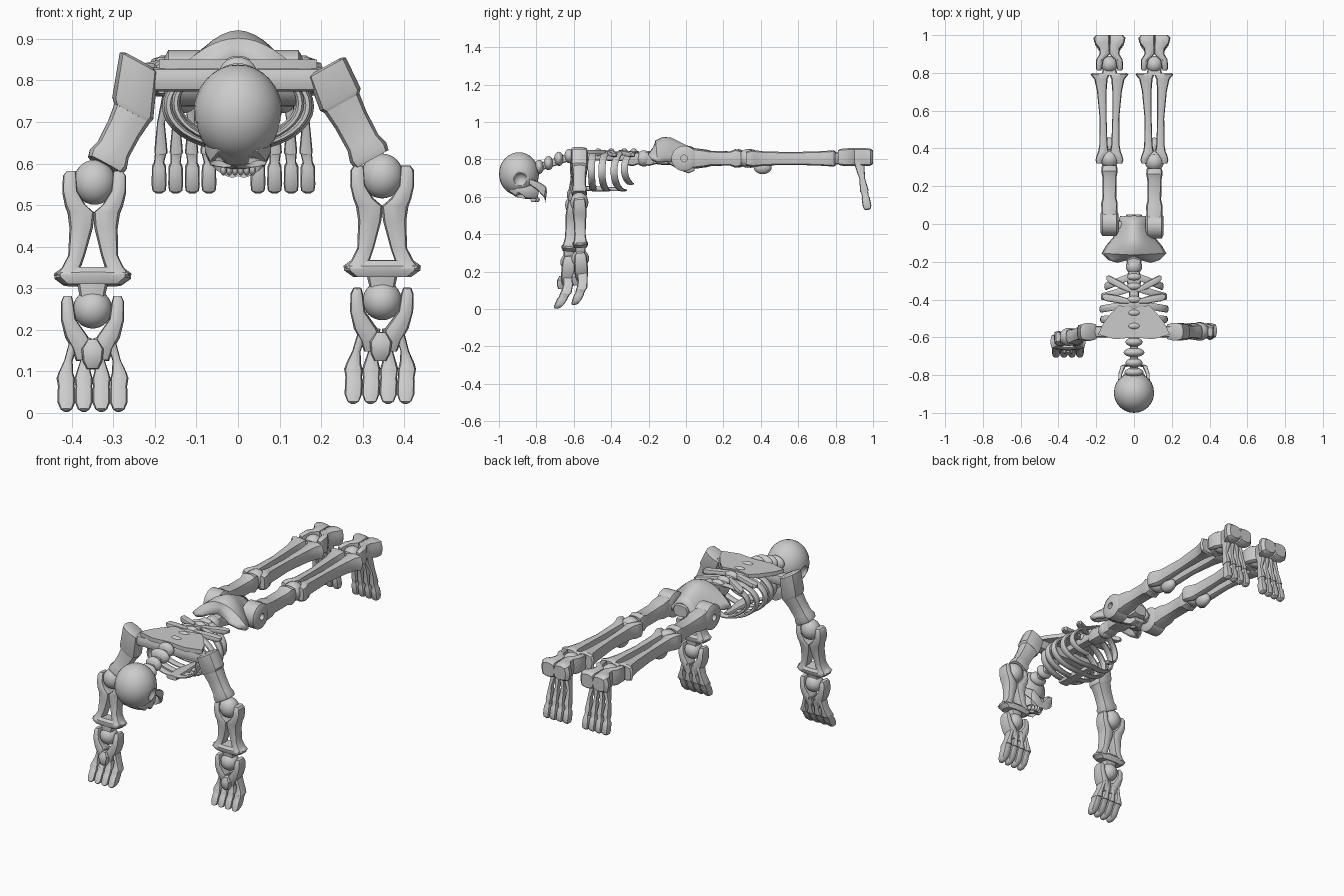
import bpy, bmesh
from math import sin, cos, pi, radians
from mathutils import Vector as V


def loft(name, rings, closed=False, cap=True, loop=True):
    bm = bmesh.new()
    vs = [[bm.verts.new(p) for p in r] for r in rings]
    n = len(vs[0])
    for i in range(len(vs) if closed else len(vs) - 1):
        a, b = vs[i], vs[(i + 1) % len(vs)]
        for j in range(n if loop else n - 1):
            k = (j + 1) % n
            bm.faces.new((a[j], a[k], b[k], b[j]))
    if cap and not closed:
        bm.faces.new(vs[0])
        bm.faces.new(vs[-1])
    return finish(name, bm)


def finish(name, bm):
    bmesh.ops.recalc_face_normals(bm, faces=bm.faces)
    me = bpy.data.meshes.new(name)
    bm.to_mesh(me)
    bm.free()
    me.polygons.foreach_set("use_smooth", [True] * len(me.polygons))
    me.set_sharp_from_angle(angle=radians(35))
    ob = bpy.data.objects.new(name, me)
    bpy.context.collection.objects.link(ob)
    return ob


def ball(name, loc, r):
    r = V(r) if isinstance(r, tuple) else V((r, r, r))
    bm = bmesh.new()
    bmesh.ops.create_uvsphere(bm, u_segments=24, v_segments=16, radius=1)
    for v in bm.verts:
        v.co = v.co * r + V(loc)
    return finish(name, bm)


def frame(a, b, side=(1, 0, 0)):
    a, b, x = V(a), V(b), V(side)
    d = x.cross((b - a).normalized()).normalized()
    return lambda t, s, e: a + (b - a) * t + x * s + d * e


def strut(name, F, rows, pair=False, n=12):
    # rows: position along, inner side, outer side, half depth, depth offset
    for sg in ((-1, 1) if pair else (1,)):
        rings = []
        for t, s0, s1, h, *o in rows:
            c, w, o = (s0 + s1) / 2, (s1 - s0) / 2, (o[0] if o else 0)
            pts = []
            for k in range(n):
                q = 2 * pi * k / n + pi / n
                cx, sx = cos(q), sin(q)
                m = (cx ** 4 + sx ** 4) ** .25
                pts.append(F(t, sg * (c + w * cx / m), o + h * sx / m))
            rings.append(pts)
        loft(name, rings)


def hub(name, loc, R, r, half):
    x, y, z = loc
    prof = [(-half, r), (-half, R * .75), (-half * .8, R), (half * .8, R), (half, R * .75), (half, r)]
    loft(name, [[(x + dx, y + q * cos(a), z + q * sin(a)) for dx, q in prof]
                for a in [2 * pi * i / 28 for i in range(28)]], closed=True)


# arms
def arm(sx, shoulder, mid, elbow, wrist, hand_end):
    ex, ey, ez = elbow
    side = V((mid[2] - elbow[2], 0, elbow[0] - mid[0])).normalized()
    side = side if side.x > 0 else -side
    F = frame(shoulder, mid, side)
    strut("shoulder_block", F, [(0, -.04, .04, .035), (.05, -.052, .052, .046), (.9, -.056, .056, .046), (1, -.048, .048, .042)])
    F = frame(mid, (ex - sx * .025, ey, ez + .04), side)
    strut("upper_arm", F, [(-.1, -.05, .05, .042), (.3, -.043, .043, .036), (.7, -.042, .042, .036),
                           (.88, -.05, .05, .042), (1, -.046, .046, .038)])
    ball("elbow_ball", elbow, (.051, .048, .054))
    F = frame((ex, ey, ez + .025), wrist)
    strut("forearm_bone", F, [(0, .045, .068, .025), (.04, .043, .076, .032), (.18, .04, .077, .036), (.3, .02, .07, .038),
                              (.37, -.002, .063, .036), (.5, .002, .058, .032), (.75, .02, .06, .03),
                              (.86, .03, .075, .034), (.93, .02, .092, .04)], True)
    strut("wrist_flange", F, [(.86, -.075, .075, .032), (.91, -.093, .093, .042), (.95, -.092, .092, .042), (1.01, -.07, .07, .034)])
    strut("wrist_neck", F, [(.95, -.04, .04, .03), (1.15, -.028, .028, .026)])
    wx, wy, wz = wrist
    ball("wrist_ball", (wx, wy, wz - .06), .047)
    H = frame((wx, wy, wz - .03), hand_end)
    strut("hand_fork", H, [(0, .05, .07, .024), (.05, .046, .076, .032), (.2, .04, .076, .036),
                           (.35, .01, .066, .036), (.45, -.002, .05, .034), (.55, 0, .04, .026)], True)
    strut("palm_knob", H, [(.38, -.012, .012, .02, -.025), (.46, -.027, .027, .025, -.03),
                           (.56, -.024, .024, .025, -.03), (.63, -.014, .014, .02, -.025)])
    for i in range(4):
        k = i - 1.5
        a, b, c = k * .028, k * .043, k * .042
        strut("palm_bone", H, [(.36, a - .012, a + .012, .03, .005), (.55, b * .9 - .01, b * .9 + .01, .026, .005),
                               (.66, b - .018, b + .018, .028, 0), (.71, b - .022, b + .022, .03, -.005)])
        strut("finger", H, [(.7, b - .022, b + .022, .028, -.006), (.78, c - .02, c + .02, .024, -.015),
                            (.81, c - .021, c + .021, .027, -.02), (.92, c - .021, c + .021, .024, -.034),
                            (.98, c - .014, c + .014, .018, -.045), (1, c - .006, c + .006, .01, -.047)])


arm(1, (.212, -.57, .835), (.25, -.57, .745), (.347, -.57, .57), (.347, -.565, .33), (.34, -.55, .025))
arm(-1, (-.238, -.57, .848), (-.255, -.575, .72), (-.345, -.598, .555), (-.35, -.625, .31), (-.35, -.645, .0))


# legs
def leg(x, y):
    hub("hip_hub", (x, -.005 + y, .805), .068, .018, .047)
    F = frame((x, y, .805), (x, 1 + y, .805))
    strut("thigh", F, [(.04, -.042, .042, .055), (.1, -.044, .044, .047), (.13, -.036, .036, .04), (.24, -.038, .038, .038),
                       (.27, -.044, .044, .05), (.3, -.04, .04, .042)])
    ball("knee_ball", (x, .335 + y, .805), .05)
    F = frame((x, .32, .805), (x, .8, .805))
    strut("shin_bone", F, [(0, .04, .068, .036), (.04, .035, .074, .042), (.09, .02, .068, .044), (.13, .004, .06, .042),
                           (.2, .01, .054, .038), (.5, .015, .052, .034), (.8, .015, .066, .038),
                           (.93, .01, .08, .042), (.98, 0, .1, .044), (1, 0, .092, .038)], True)
    strut("shin_core", F, [(.06, -.04, .04, .036), (.14, -.012, .012, .03)])
    ball("knee_cap", (x, .41, .757), (.032, .048, .036))
    strut("ankle_neck", F, [(.97, -.045, .045, .036), (1.04, -.035, .035, .03)])
    ball("ankle_ball", (x, .845, .81), .045)
    F = frame((x, .8, .812), (x, 1, .812))
    strut("foot_fork", F, [(.06, .044, .066, .036), (.12, .04, .072, .044), (.35, .03, .07, .048), (.5, -.002, .052, .048),
                           (.65, -.002, .056, .048), (.8, -.002, .08, .048), (.93, -.002, .085, .046), (1, 0, .07, .036)], True)
    # hanging toes
    T = frame((x, .925, .79), (x, .972, .53))
    for i in range(4):
        k = i - 1.5
        a, b, c = k * .026, k * .037, k * .04
        strut("foot_bone", T, [(0, a - .014, a + .014, .028), (.12, a - .014, a + .014, .025), (.35, b - .009, b + .009, .015),
                               (.58, b - .015, b + .015, .022), (.63, b - .016, b + .016, .023)])
        strut("toe", T, [(.62, b - .014, b + .014, .02), (.72, c - .012, c + .012, .017), (.76, c - .017, c + .017, .022),
                         (.92, c - .018, c + .018, .023), (.98, c - .016, c + .016, .018), (1, c - .009, c + .009, .01)])


leg(-.13, .01)
leg(.108, -.005)

# pelvis shell
rings = []
for y, w, h, e in [(-.2, .085, .84, .82), (-.185, .13, .875, .8), (-.155, .163, .895, .79), (-.12, .14, .91, .79),
                   (-.08, .105, .905, .79), (-.04, .085, .885, .79), (.0, .076, .865, .79), (.04, .065, .85, .8)]:
    row = []
    for k in range(17):
        u = -1 + k / 8
        row.append((w * u, y + .03 * (1 - abs(u)) * (y < -.17), e + (h - e) * (1 - abs(u) ** 1.8)))
    rings.append(row)
pelvis = loft("pelvis_shell", rings, cap=False, loop=False)
m = pelvis.modifiers.new("thickness", 'SOLIDIFY')
m.thickness = .022
m.offset = 0
F = frame((0, -.2, .81), (0, .05, .81))
strut("pelvis_core", F, [(0, -.03, .03, .03), (.3, -.05, .05, .04), (.9, -.05, .05, .04), (1, -.04, .04, .03)])
strut("pubic_arch", F, [(.4, .04, .1, .03, 0), (.65, .03, .08, .025, -.04), (.85, 0, .04, .02, -.065), (.98, 0, .03, .012, -.06)], True)
strut("hip_axle", frame((-.13, -.005, .805), (.11, -.005, .805), (0, 1, 0)), [(0, -.022, .022, .022), (1, -.022, .022, .022)])

# spine
ball("waist_ball", (0, -.225, .805), .043)
strut("lumbar", frame((0, -.34, .805), (0, -.16, .805)), [(0, -.03, .03, .03), (.3, -.042, .042, .042), (.5, -.028, .028, .03),
                                                         (.8, -.04, .04, .04), (1, -.03, .03, .03)])
strut("spine_column", frame((0, -.64, .82), (0, -.27, .815)), [(0, -.025, .025, .022), (1, -.027, .027, .026)])
for y in (-.54, -.47, -.4, -.33, -.28):
    ball("vertebra", (0, y, .835), (.038, .02, .024))

# ribs
for y, rx, zb, gap, lean in [(-.56, .15, .65, 0, .0), (-.5, .168, .64, 0, .01), (-.435, .172, .635, 0, .03), (-.36, .165, .635, .0, .05), (-.3, .148, .66, .9, .06)]:
    n, zc, rz = 36, (zb + .84) / 2, (.84 - zb) / 2
    rows = []
    for i in range(n + (gap > 0)):
        a = -pi / 2 + gap / 2 + (2 * pi - gap) * i / n
        ca, sa = cos(a), sin(a)
        ring = []
        for k in range(8):
            q = 2 * pi * k / 8 + pi / 8
            e = 1 + .07 * cos(q)
            ring.append((rx * ca * e, y - lean * abs(ca) + lean / 2 + .02 * sin(q), zc + rz * sa * e))
        rows.append(ring)
    loft("rib", rows, closed=gap == 0)
strut("breastbone", frame((0, -.58, .645), (0, -.35, .64)), [(0, -.03, .03, .012), (.4, -.03, .03, .014), (1, -.012, .012, .01)])

# shoulder plate
plate = [(-.19, -.585), (-.1, -.61), (0, -.6), (.1, -.61), (.19, -.585), (.165, -.53), (.12, -.47), (.08, -.43), (.0, -.445),
         (-.08, -.43), (-.12, -.47), (-.165, -.53)]
loft("shoulder_plate", [[(x, y, z) for x, y in plate] for z in (.828, .85)])
for sg in (-1, 1):
    for y0, y1, w in ((-.41, -.385, .165), (-.35, -.285, .145)):
        strut("back_wing", frame((sg * .02, y0, .838), (sg * w, y1, .825), (0, 1, 0)),
              [(0, -.012, .012, .012), (.4, -.02, .02, .014), (.9, -.02, .02, .014), (1, -.01, .01, .008)])
strut("collar_bar", frame((-.21, -.57, .802), (.2, -.57, .802), (0, 1, 0)), [(0, -.03, .03, .029), (1, -.03, .03, .029)])

# neck
strut("neck_core", frame((0, -.6, .82), (0, -.84, .74)), [(0, -.022, .022, .02), (1, -.022, .022, .02)])
for y, z, w in [(-.625, .818, .045), (-.68, .803, .055), (-.735, .78, .045), (-.785, .76, .05)]:
    ball("neck_disc", (0, y, z), (w, .025, .038))

# skull
skull = ball("cranium", (0, -.893, .722), (.107, .107, .116))
S = frame((0, -.94, .65), (0, -.75, .615))
strut("upper_face", S, [(0, -.055, .055, .025), (.2, -.08, .08, .045), (.5, -.078, .078, .045), (.75, -.055, .055, .038), (.8, -.045, .045, .03)])
face = bpy.data.objects["upper_face"]
for i, (loc, r) in enumerate([((-.045, -.885, .6), .03), ((.045, -.885, .6), .03), ((0, -.838, .585), .016),
                              ((-.115, -.885, .69), .04), ((.115, -.885, .69), .04)]):
    c = ball("socket_cutter", loc, r)
    c.hide_render = True
    c.hide_set(True)
    for ob in (skull, face):
        b = ob.modifiers.new("socket", 'BOOLEAN')
        b.object = c
strut("jaw_side", S, [(.5, .068, .084, .014, .05), (.75, .062, .082, .022, .035), (.97, .045, .07, .03, .01),
                      (1.02, .02, .055, .025, -.01), (1.03, -.002, .03, .018, -.03)], True)
for i in range(6):
    k = i - 2.5
    ball("tooth", (k * .014, -.797 - .003 * k * k, .585), (.008, .016, .014))
